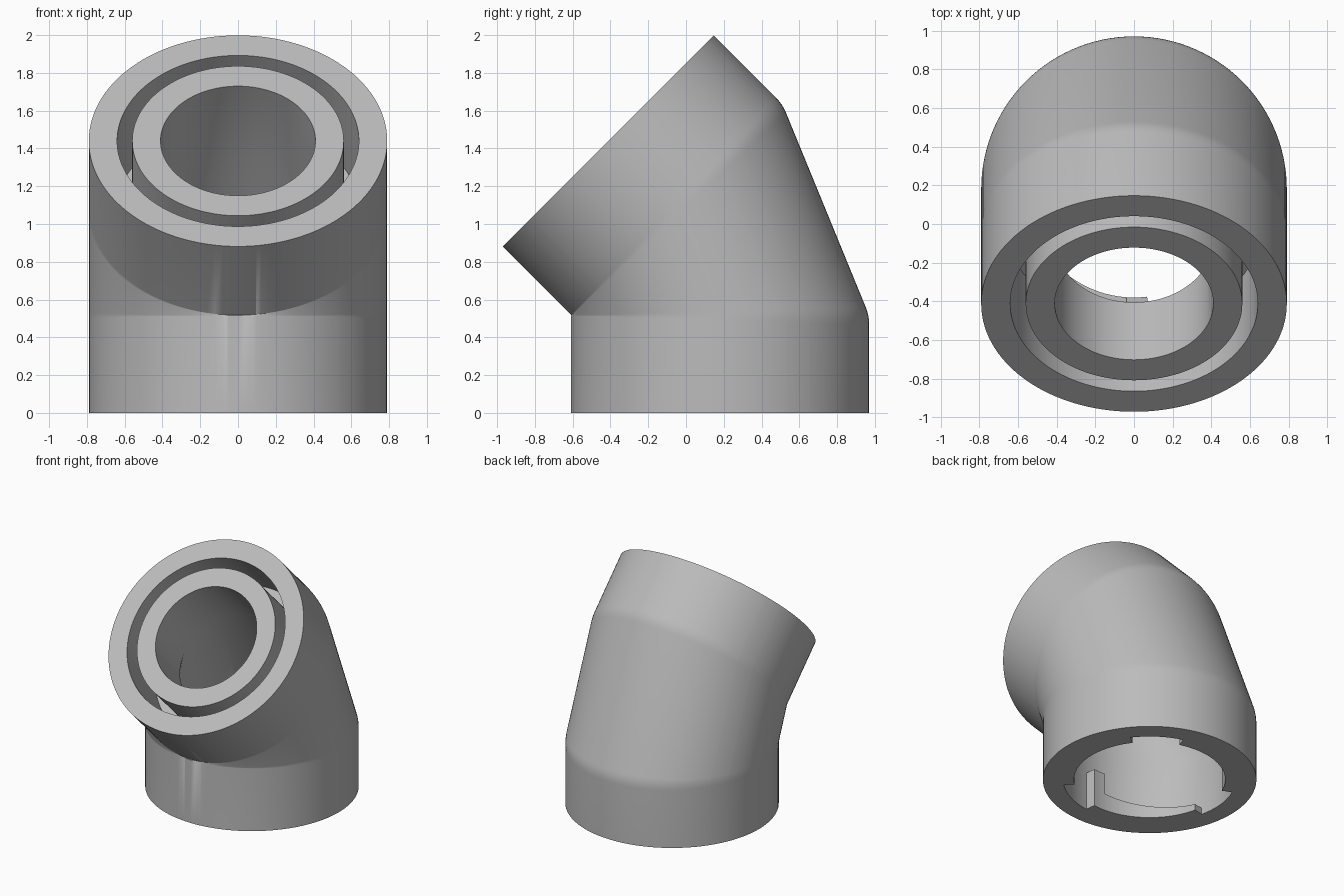
import bpy
import bmesh
from math import sin, cos, radians, sqrt
from mathutils import Vector

cube = bpy.data.objects.get("Cube")
if cube:
    bpy.data.objects.remove(cube, do_unlink=True)

# Main dimensions
R_OUT, R_SOCKET, R_LIP, R_BORE = 0.79, 0.64, 0.56, 0.41
COLLAR = 0.515          # length of each straight collar
S = sqrt(0.5)           # 45 degree bend
NOTCH_START, NOTCH, BLOCK = 37, 36, 109  # bayonet layout in degrees, repeated every 120

# Angles around the pipe, doubled at the bayonet edges so the steps stay crisp
angles = {float(a) for a in range(0, 360, 3)}
for k in range(3):
    for edge in (0, NOTCH, BLOCK):
        a = (NOTCH_START + 120 * k + edge) % 360
        angles.discard(float(a))
        angles |= {a - 0.05, a + 0.05}
angles = sorted(angles)


def low(r, z):
    """Ring on the upright lower axis; r and z may vary with the angle."""
    pts = []
    for a in angles:
        t = radians(a)
        rr = r(a) if callable(r) else r
        zz = z(a) if callable(z) else z
        pts.append(Vector((rr * cos(t), 0.18 + rr * sin(t), zz)))
    return pts


def high(r, depth):
    """Ring on the tilted upper axis, measured inward from the open end."""
    pts = []
    for a in angles:
        t = radians(a)
        d = depth(a) if callable(depth) else depth
        pts.append(Vector((r * cos(t), -0.412 + S * (d + r * sin(t)),
                           1.44 + S * (r * sin(t) - d))))
    return pts


def mix(a, b, t):
    return [p.lerp(q, t) for p, q in zip(a, b)]


def round_corner(a, c, b):
    """Rings of a soft bend from a to b around the corner ring c."""
    return [mix(mix(a, c, t), mix(c, b, t), t) for t in (0, 0.25, 0.5, 0.75, 1)]


def back(a):
    return 0.5 + 0.5 * sin(radians(a))


# Bayonet: entry notch, rising ramp, then a stop block
def phase(a):
    return (a - NOTCH_START) % 120


def lip_radius(a):
    return R_SOCKET if phase(a) < NOTCH else R_LIP


def lip_top(a):
    p = phase(a)
    if p < NOTCH:
        return 0.05
    if p > BLOCK:
        return 0.31
    return 0.05 + 0.09 * (p - NOTCH) / (BLOCK - NOTCH)


# Outer wall with softened bends on the outside of the elbow
bend_a, bend_b = low(R_OUT, COLLAR), high(R_OUT, COLLAR)
rings = [low(R_OUT, 0)]
rings += round_corner(low(R_OUT, lambda a: COLLAR - 0.05 * back(a)),
                      bend_a, mix(bend_a, bend_b, 0.04))
rings += round_corner(mix(bend_a, bend_b, 0.96), bend_b,
                      high(R_OUT, lambda a: COLLAR - 0.05 * back(a)))
# Open end with ring groove and inner spigot
rings += [high(R_OUT, 0), high(R_SOCKET, 0), high(R_SOCKET, 0.51),
          high(R_LIP, 0.51), high(R_LIP, 0), high(R_BORE, 0)]
# Bore, widening chamber and bayonet socket
rings += [high(R_BORE, lambda a: 0.42 + 0.1 * back(a)),
          low(R_SOCKET, COLLAR), low(R_SOCKET, lip_top),
          low(lip_radius, lip_top), low(lip_radius, 0)]

bm = bmesh.new()
loops = [[bm.verts.new(p) for p in ring] for ring in rings]
n = len(angles)
for i, ring in enumerate(loops):
    nxt = loops[(i + 1) % len(loops)]
    for j in range(n):
        k = (j + 1) % n
        bm.faces.new((ring[j], ring[k], nxt[k], nxt[j]))
bmesh.ops.remove_doubles(bm, verts=bm.verts, dist=0.0002)
bmesh.ops.dissolve_degenerate(bm, edges=bm.edges, dist=0.0001)
bmesh.ops.recalc_face_normals(bm, faces=bm.faces)

mesh = bpy.data.meshes.new("pipe_elbow")
bm.to_mesh(mesh)
bm.free()
elbow = bpy.data.objects.new("pipe_elbow", mesh)
bpy.context.collection.objects.link(elbow)

# Plain grey plastic
grey = bpy.data.materials.new("light_grey")
grey.use_nodes = True
colour = (0.5, 0.5, 0.5, 1)
grey.diffuse_color = colour
grey.node_tree.nodes["Principled BSDF"].inputs["Base Color"].default_value = colour
mesh.materials.append(grey)

bpy.ops.object.select_all(action="DESELECT")
elbow.select_set(True)
bpy.context.view_layer.objects.active = elbow
bpy.ops.object.shade_smooth_by_angle(angle=radians(30))
